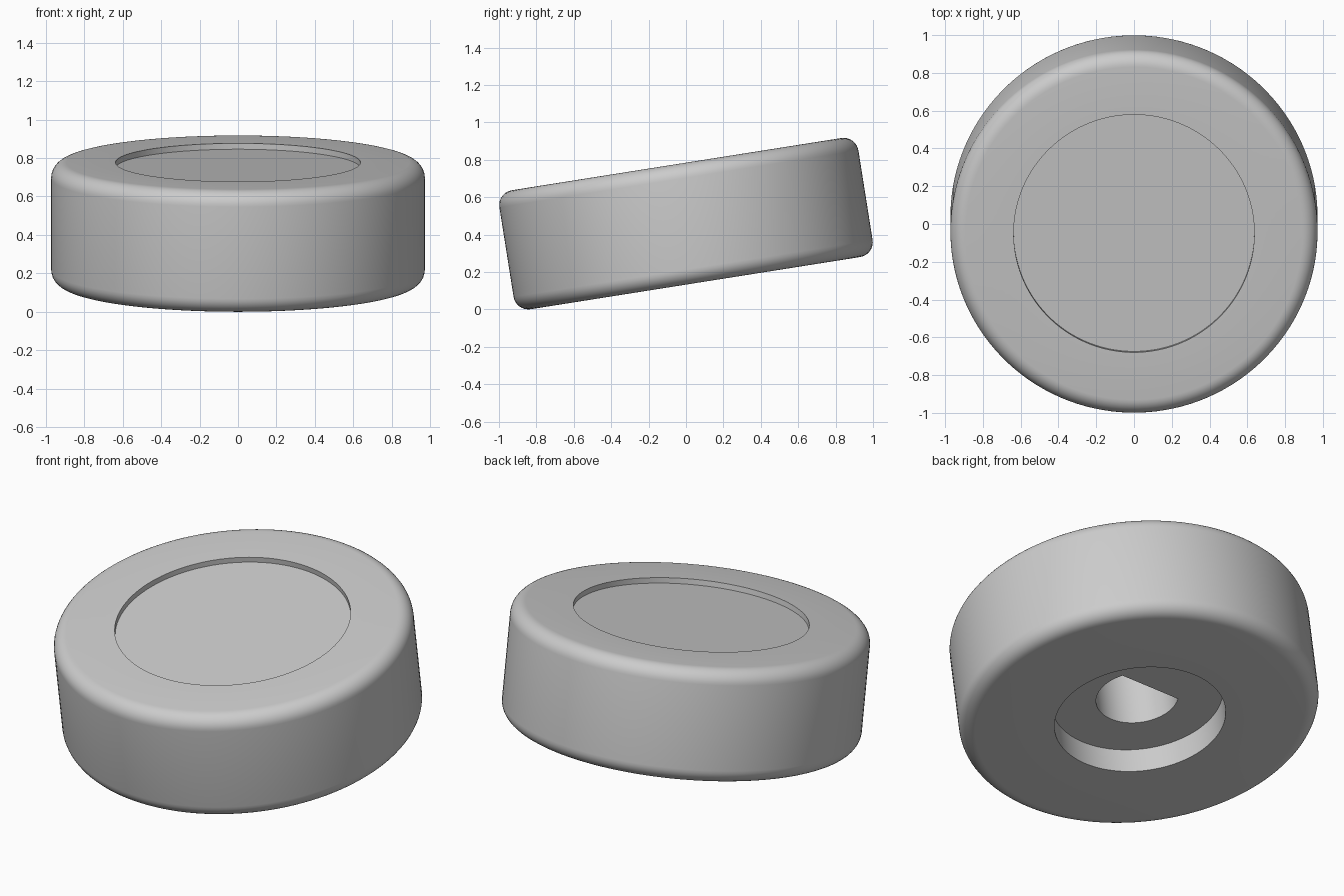
import bpy, bmesh, math
from mathutils import Matrix

cube = bpy.data.objects.get("Cube")
if cube:
    bpy.data.objects.remove(cube, do_unlink=True)

SEGMENTS = 128
RADIUS, HALF, ROUND = 0.972, 0.322, 0.08
TILT = math.radians(9)

grey = bpy.data.materials.new("light_grey")
grey.use_nodes = True
colour = (0.6, 0.6, 0.6, 1)
grey.diffuse_color = colour
grey.node_tree.nodes["Principled BSDF"].inputs["Base Color"].default_value = colour

bm = bmesh.new()


def ring(radius, z, flat=None):
    """Circle of vertices, optionally cut straight at y = flat."""
    verts = []
    for i in range(SEGMENTS):
        a = 2 * math.pi * (i + 0.5) / SEGMENTS
        y = radius * math.sin(a)
        if flat is not None:
            y = min(y, flat)
        verts.append(bm.verts.new((radius * math.cos(a), y, z)))
    return verts


def rounded_edge(side, start):
    """Rings along a quarter-round rim on the top (1) or bottom (-1)."""
    steps = 8
    for i in range(steps + 1):
        a = math.radians(start + 90 * i / steps)
        yield ring(RADIUS - ROUND + ROUND * math.cos(a),
                   side * (HALF - ROUND) + ROUND * math.sin(a))


# D-shaped shaft socket, then the round recess in the underside
socket_z = -HALF + 0.146
rings = [ring(0.223, socket_z + 0.36, 0.11),
         ring(0.223, socket_z, 0.11),
         ring(0.463, socket_z),
         ring(0.463, -HALF)]

# Outer wall with rounded rims
rings += list(rounded_edge(-1, -90))
rings += list(rounded_edge(1, 0))

# Shallow dish in the top
rings += [ring(0.637, HALF), ring(0.637, HALF - 0.031)]

for lower, upper in zip(rings, rings[1:]):
    for i in range(SEGMENTS):
        j = (i + 1) % SEGMENTS
        bm.faces.new((lower[i], lower[j], upper[j], upper[i]))
bm.faces.new(rings[0])
bm.faces.new(rings[-1])
bmesh.ops.recalc_face_normals(bm, faces=bm.faces)

# Tilt towards the front and stand on the ground
bm.transform(Matrix.Rotation(TILT, 4, "X"))
lowest = min(v.co.z for v in bm.verts)
bmesh.ops.translate(bm, verts=bm.verts, vec=(0, 0, -lowest))

mesh = bpy.data.meshes.new("knob_body")
bm.to_mesh(mesh)
bm.free()
mesh.materials.append(grey)
knob = bpy.data.objects.new("knob_body", mesh)
bpy.context.collection.objects.link(knob)

bpy.ops.object.select_all(action="DESELECT")
knob.select_set(True)
bpy.context.view_layer.objects.active = knob
bpy.ops.object.shade_smooth_by_angle(angle=math.radians(30))
